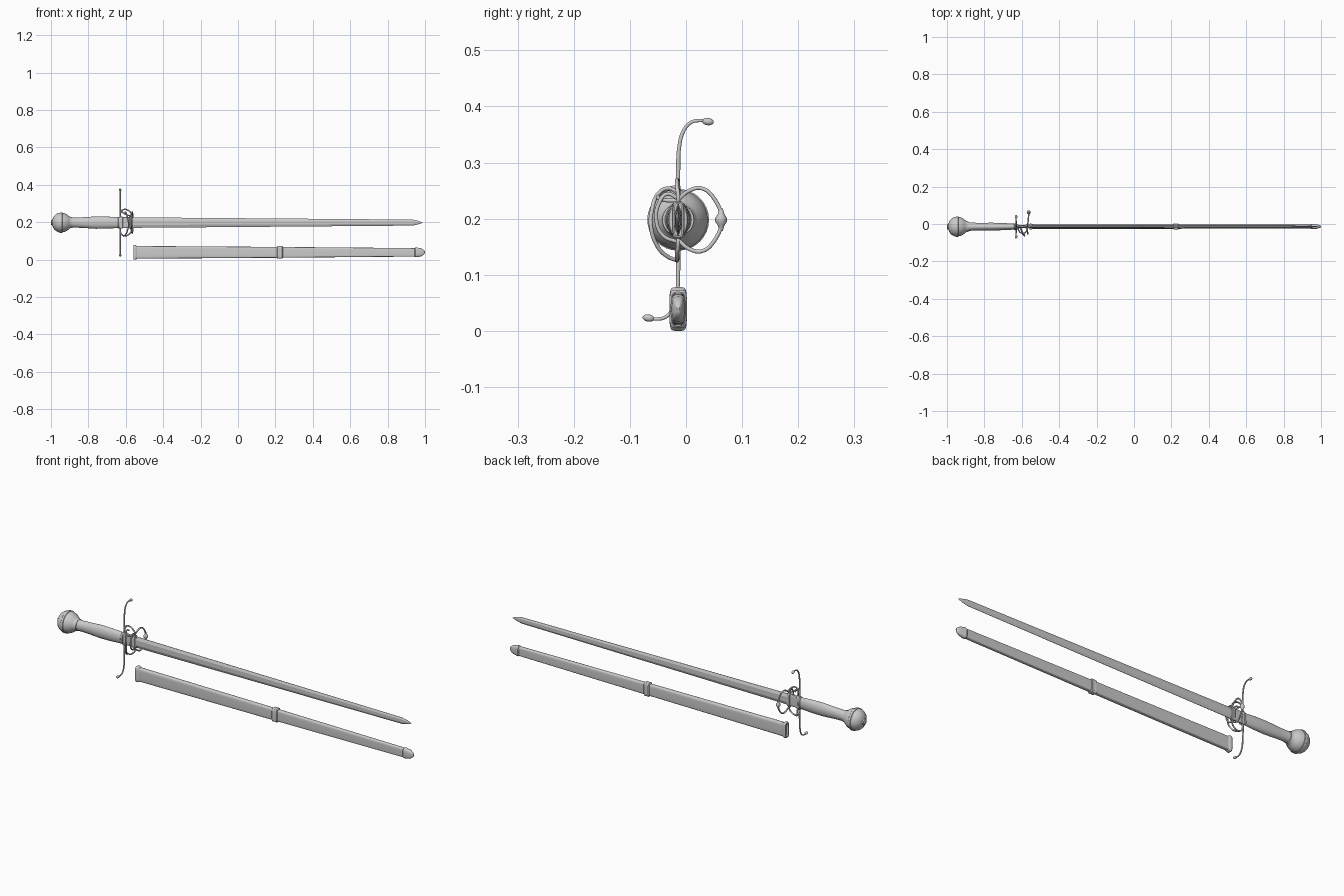
import bpy, math
from mathutils import Vector

if "Cube" in bpy.data.objects:
    bpy.data.objects.remove(bpy.data.objects["Cube"])

SY, SZ = -0.014, 0.2      # sword axis
CZ = 0.041                # scabbard axis height


def finish(name, verts, faces, angle=35):
    me = bpy.data.meshes.new(name)
    me.from_pydata(verts, [], faces)
    ob = bpy.data.objects.new(name, me)
    bpy.context.collection.objects.link(ob)
    bpy.ops.object.select_all(action='DESELECT')
    ob.select_set(True)
    bpy.context.view_layer.objects.active = ob
    bpy.ops.object.mode_set(mode='EDIT')
    bpy.ops.mesh.select_all(action='SELECT')
    bpy.ops.mesh.normals_make_consistent(inside=False)
    bpy.ops.object.mode_set(mode='OBJECT')
    bpy.ops.object.shade_smooth_by_angle(angle=math.radians(angle))
    return ob


def rounded(n=32, power=2.0):
    # unit superellipse section in y, z
    f = lambda v: math.copysign(abs(v) ** (2 / power), v)
    return [(f(math.cos(2 * math.pi * i / n)), f(math.sin(2 * math.pi * i / n)))
            for i in range(n)]


def loft(name, stations, section, cy=SY, cz=SZ, angle=35):
    # stations: (x, half width in y, half height in z)
    n = len(section)
    verts = [(x, cy + hy * a, cz + hz * b) for x, hy, hz in stations for a, b in section]
    faces = [(k * n + i, k * n + (i + 1) % n, (k + 1) * n + (i + 1) % n, (k + 1) * n + i)
             for k in range(len(stations) - 1) for i in range(n)]
    faces += [tuple(range(n)), tuple(range(len(verts) - n, len(verts)))]
    return finish(name, verts, faces, angle)


def bar(name, pts, r=0.0036, radii=None):
    # smooth round bar; points are x, and y, z relative to the sword axis
    cu = bpy.data.curves.new(name, 'CURVE')
    cu.dimensions = '3D'
    cu.bevel_depth, cu.bevel_resolution = r, 3
    cu.resolution_u, cu.use_fill_caps = 8, True
    sp = cu.splines.new('BEZIER')
    sp.bezier_points.add(len(pts) - 1)
    for i, (bp, p) in enumerate(zip(sp.bezier_points, pts)):
        bp.co = Vector((p[0], p[1] + SY, p[2] + SZ))
        bp.handle_left_type = bp.handle_right_type = 'AUTO'
        bp.radius = radii[i] if radii else 1
    ob = bpy.data.objects.new(name, cu)
    bpy.context.collection.objects.link(ob)
    bpy.ops.object.select_all(action='DESELECT')
    ob.select_set(True)
    bpy.context.view_layer.objects.active = ob
    bpy.ops.object.convert(target='MESH')
    bpy.ops.object.shade_smooth_by_angle(angle=math.radians(50))


def ball(name, loc, scale, tilt=0):
    bpy.ops.mesh.primitive_uv_sphere_add(segments=20, ring_count=12, radius=1, location=loc,
                                         rotation=(tilt, 0, 0))
    ob = bpy.context.object
    ob.name, ob.scale = name, scale
    bpy.ops.object.shade_smooth_by_angle(angle=math.radians(35))


circle = rounded(32)
box = rounded(32, 5)

# pommel with its end button and neck
pommel = [(-1.0, .008), (-.998, .013), (-.992, .016), (-.988, .028), (-.98, .039), (-.97, .047),
          (-.958, .052), (-.953, .0525), (-.951, .055), (-.941, .055), (-.939, .0525),
          (-.928, .05), (-.915, .044), (-.903, .035), (-.897, .03), (-.885, .028)]
loft("pommel", [(x, r, r) for x, r in pommel], circle)

# grip, swelling in the middle
loft("grip", [(-.89, .024, .027), (-.86, .021, .027), (-.82, .020, .029), (-.76, .021, .033),
              (-.70, .019, .032), (-.66, .017, .030), (-.63, .015, .028)], circle)
loft("grip_ferrule", [(-.642, .016, .029), (-.640, .018, .031),
                      (-.632, .018, .031), (-.630, .016, .029)], circle)

# guard block and ricasso
loft("guard_block", [(-.636, .009, .03), (-.634, .011, .032), (-.618, .011, .032),
                     (-.616, .009, .03)], box)
loft("ricasso", [(-.63, .008, .029), (-.56, .007, .029)], box)
loft("ricasso_collar", [(-.58, .009, .031), (-.578, .011, .033), (-.566, .011, .033),
                        (-.564, .009, .031)], box)

# blade: flat hexagonal section with a ground point
hexa = [(1, -.45), (1, .45), (0.15, 1), (-.15, 1), (-1, .45), (-1, -.45), (-.15, -1), (.15, -1)]
loft("blade", [(-.57, .007, .028), (.2, .006, .022), (.935, .0045, .016),
               (.965, .003, .009), (.986, .0008, .0012)], hexa, angle=20)

# S-shaped cross guard with drop finials
half = [(0, .09), (.002, .13), (.009, .157), (.022, .173), (.04, .177), (.05, .176)]
path = [(-.63, -y, -z) for y, z in reversed(half)] + [(-.63, 0, 0)] + [(-.63, y, z) for y, z in half]
taper = [.8, .85, .9, .95, 1, 1.1, 1.3]
bar("cross_guard", path, .0036, taper[:6] + [1.4] + taper[5::-1])
for s, tag in ((1, "upper"), (-1, "lower")):
    ball("finial_" + tag, (-.63, SY + s * .053, SZ + s * .175), (.0065, .0105, .0065), -.15)
    # finger ring curling forward from the cross guard
    bar("finger_ring_" + tag, [(-.63, 0, s * .045), (-.622, 0, s * .064), (-.602, -.002, s * .071),
                               (-.58, -.002, s * .06), (-.569, 0, s * .042), (-.571, 0, s * .028)])

# outer side ring with a spindle knob
upper = [(-.57, 0, .036), (-.567, .02, .052), (-.565, .042, .056), (-.563, .064, .038), (-.563, .077, 0)]
bar("side_ring", upper + [(x, y, -z) for x, y, z in upper[-2::-1]])
n = 16
prof = [(-.02, .003), (-.01, .006), (-.003, .0105), (.003, .0105), (.01, .006), (.02, .003)]
verts = [(-.563 + r * math.cos(2 * math.pi * i / n), SY + .0765 + r * math.sin(2 * math.pi * i / n), SZ + z)
         for z, r in prof for i in range(n)]
faces = [(k * n + i, k * n + (i + 1) % n, (k + 1) * n + (i + 1) % n, (k + 1) * n + i)
         for k in range(len(prof) - 1) for i in range(n)]
finish("ring_knob", verts, faces, 50)

# inner guard bars on the other side
bar("inner_bar_long", [(-.604, 0, .048), (-.603, -.016, .056), (-.597, -.034, .048), (-.588, -.047, .015),
                       (-.585, -.048, -.015), (-.594, -.035, -.05), (-.603, -.018, -.066), (-.612, 0, -.073)])
bar("inner_bar_short", [(-.57, 0, .038), (-.57, -.02, .046), (-.568, -.034, .03), (-.568, -.039, 0),
                        (-.57, -.027, -.028), (-.572, 0, -.04)])
bar("inner_bar_cross", [(-.622, 0, .06), (-.614, -.024, .052), (-.596, -.036, .042),
                        (-.578, -.028, .036), (-.57, 0, .034)])

# scabbard with an open mouth
loft("scabbard", [(-.55, .012, .034), (.2, .0115, .029), (.96, .010, .0225)], box, cz=CZ)
loft("scabbard_mouth", [(-.545, .010, .030), (-.559, .010, .030), (-.56, .0135, .0375),
                        (-.556, .0155, .039), (-.548, .0155, .039), (-.543, .0135, .0365),
                        (-.54, .012, .034)], box, cz=CZ)
loft("scabbard_band", [(.208, .012, .030), (.212, .0155, .034), (.222, .0155, .034), (.225, .0145, .033),
                       (.228, .0155, .034), (.236, .0155, .034), (.24, .012, .030)], box, cz=CZ)
loft("scabbard_tip", [(.944, .0105, .023), (.948, .0135, .026), (.96, .0135, .026), (.964, .012, .024),
                      (.978, .0115, .022), (.99, .008, .015), (.997, .005, .009), (1.0, .002, .003)],
     rounded(32, 3), cz=CZ)
# rest everything on the ground plane
bpy.context.view_layer.update()
low = min((o.matrix_world @ v.co).z for o in bpy.data.objects for v in o.data.vertices)
for o in bpy.data.objects:
    o.location.z -= low
